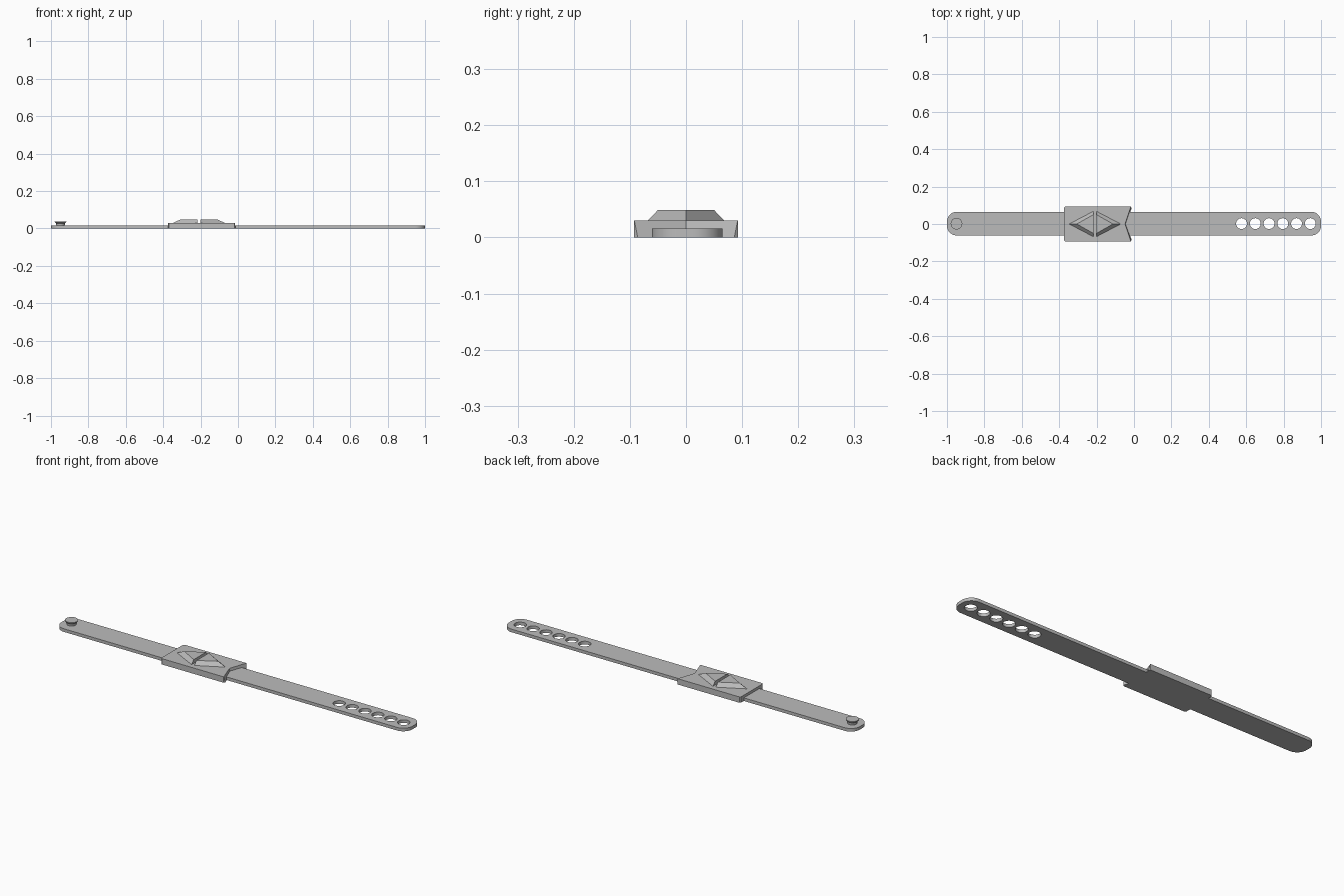
import bpy, bmesh, math
from mathutils import Vector

cube = bpy.data.objects.get("Cube")
if cube:
    bpy.data.objects.remove(cube, do_unlink=True)

grey = bpy.data.materials.new("plain grey")
grey.use_nodes = True
colour = (0.5, 0.5, 0.5, 1)
grey.diffuse_color = colour
grey.node_tree.nodes["Principled BSDF"].inputs["Base Color"].default_value = colour

MID_Y = 0.002      # centre line of the strap
STRAP_TOP = 0.016
PLATE_TOP = 0.03
GEM_TOP = 0.049


def finish(bm, name, smooth=False):
    bmesh.ops.remove_doubles(bm, verts=bm.verts, dist=1e-5)
    bmesh.ops.recalc_face_normals(bm, faces=bm.faces)
    mesh = bpy.data.meshes.new(name)
    bm.to_mesh(mesh)
    bm.free()
    mesh.materials.append(grey)
    obj = bpy.data.objects.new(name, mesh)
    bpy.context.collection.objects.link(obj)
    if smooth:
        bpy.ops.object.select_all(action="DESELECT")
        obj.select_set(True)
        bpy.context.view_layer.objects.active = obj
        bpy.ops.object.shade_smooth_by_angle(angle=math.radians(30))
    return obj


def loft(name, low, z0, high, z1):
    """Solid between two outlines with matching points."""
    bm = bmesh.new()
    a = [bm.verts.new((x, y, z0)) for x, y in low]
    b = [bm.verts.new((x, y, z1)) for x, y in high]
    bm.faces.new(a)
    bm.faces.new(b)
    for i in range(len(a)):
        j = (i + 1) % len(a)
        bm.faces.new((a[i], a[j], b[j], b[i]))
    return finish(bm, name)


def arc(cx, cy, r, start, sweep, steps):
    return [(cx + r * math.cos(start + sweep * i / steps),
             cy + r * math.sin(start + sweep * i / steps)) for i in range(steps + 1)]


# Strap: rounded outline with a row of round holes, filled as a flat curve
half, radius = 0.063, 0.052
outline = []
for k, (sx, sy) in enumerate([(1, 1), (-1, 1), (-1, -1), (1, -1)]):
    outline += arc(sx * (1 - radius), MID_Y + sy * (half - radius), radius,
                   k * math.pi / 2, math.pi / 2, 10)
holes = [arc(0.575 + 0.0735 * i, MID_Y, 0.029, 0, math.tau, 32)[:-1] for i in range(6)]

curve = bpy.data.curves.new("strap_outline", "CURVE")
curve.dimensions = "2D"
curve.fill_mode = "BOTH"
curve.extrude = STRAP_TOP / 2
for loop in [outline] + holes:
    spline = curve.splines.new("POLY")
    spline.points.add(len(loop) - 1)
    for point, (x, y) in zip(spline.points, loop):
        point.co = (x, y, 0, 1)
    spline.use_cyclic_u = True
helper = bpy.data.objects.new("strap_outline", curve)
bpy.context.collection.objects.link(helper)
bpy.context.view_layer.update()
graph = bpy.context.evaluated_depsgraph_get()
bm = bmesh.new()
bm.from_mesh(helper.evaluated_get(graph).to_mesh())
bmesh.ops.translate(bm, verts=bm.verts, vec=Vector((0, 0, STRAP_TOP / 2)))
bpy.data.objects.remove(helper, do_unlink=True)
finish(bm, "strap", smooth=True)

# Plate: notched on its +x end, with slightly sloping notch faces
left, wide, nick = -0.375, 0.093, 0.006
low = [(left + nick, -wide), (-0.018, -wide), (-0.012, -0.086), (-0.044, 0),
       (-0.012, 0.086), (-0.018, wide), (left + nick, wide),
       (left, wide - nick), (left, nick - wide)]
high = [(left + nick, -wide), (-0.018, -wide), (-0.017, -0.092), (-0.048, 0),
        (-0.017, 0.092), (-0.018, wide), (left + nick, wide),
        (left, wide - nick), (left, nick - wide)]
loft("plate", low, 0, high, PLATE_TOP)

# Two raised triangles with sloping sides, back to back across a thin gap
for name, s in (("left_triangle", 1), ("right_triangle", -1)):
    base_x, centre = 0.008, -0.209

    def triangle(length, half_width):
        return [(centre + s * base_x, -half_width), (centre + s * length, 0),
                (centre + s * base_x, half_width)]

    loft(name, triangle(0.138, 0.068), PLATE_TOP, triangle(0.097, 0.05), GEM_TOP)

# Fastening stud: short neck flaring into a flat cap
bm = bmesh.new()
profile = [(0, 0.014), (0.022, 0.014), (0.024, 0.028), (0.031, 0.034),
           (0.031, 0.038), (0, 0.038)]
verts = [bm.verts.new((r, 0, z)) for r, z in profile]
edges = [bm.edges.new(pair) for pair in zip(verts, verts[1:])]
bmesh.ops.spin(bm, geom=verts + edges, cent=(0, 0, 0), axis=(0, 0, 1),
               angle=math.tau, steps=32, use_merge=True)
bmesh.ops.translate(bm, verts=bm.verts, vec=Vector((-0.949, MID_Y, 0)))
finish(bm, "stud", smooth=True)
